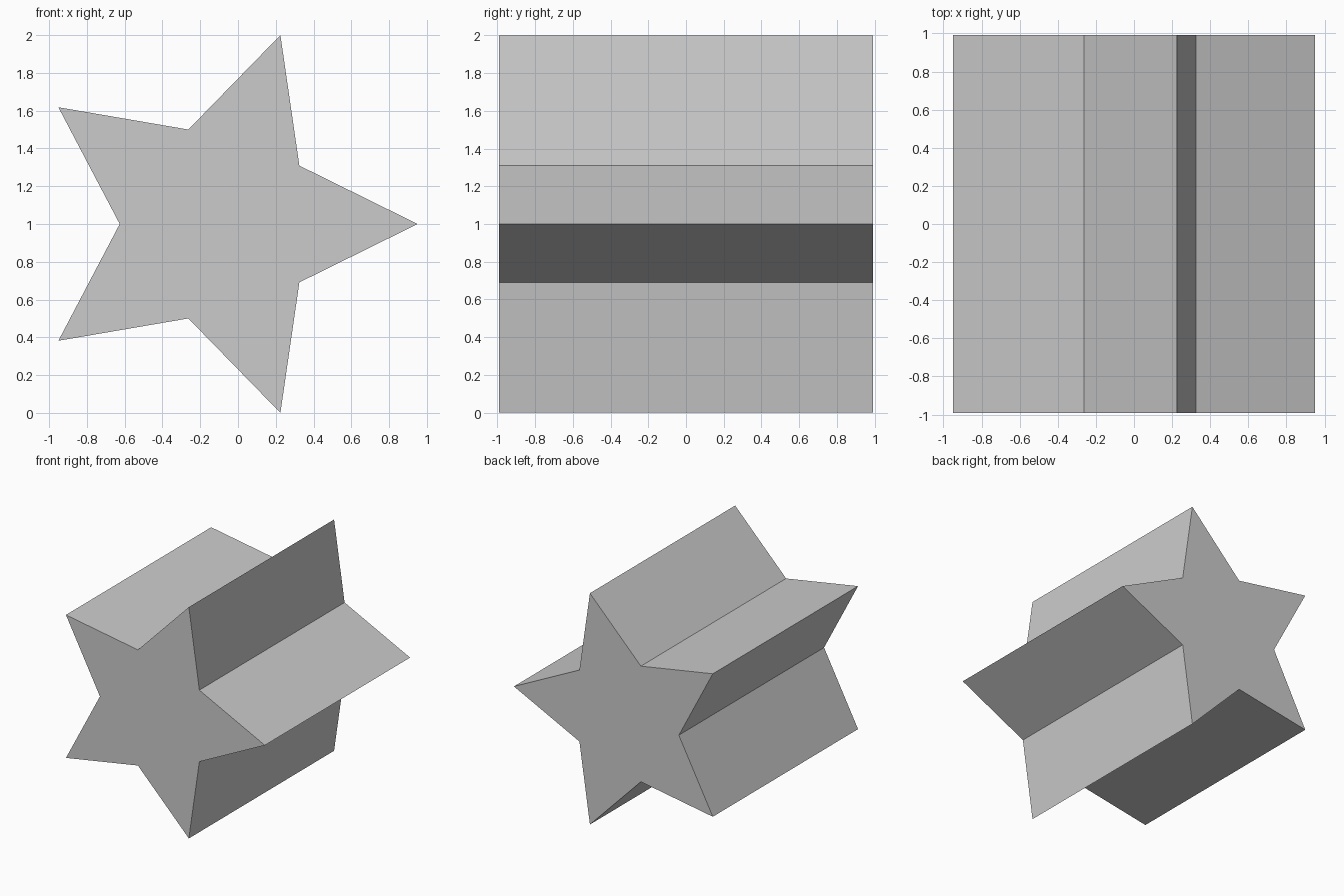
import bpy, bmesh, math

if "Cube" in bpy.data.objects:
    bpy.data.objects.remove(bpy.data.objects["Cube"])

R_OUT = 1 / math.sin(math.radians(72))   # tips span exactly 2 units in z
R_IN = R_OUT / 2
CX = 0.951 - R_OUT                       # centres the bounding box on x = 0
HALF_DEPTH = 0.992

# Five-pointed star profile in the xz plane, one tip towards +x
bm = bmesh.new()
profile = []
for i in range(10):
    r = R_IN if i % 2 else R_OUT
    a = math.radians(36 * i)
    profile.append(bm.verts.new((CX + r * math.cos(a), -HALF_DEPTH, 1 + r * math.sin(a))))
face = bm.faces.new(profile)

# Extrude the profile to the back
ext = bmesh.ops.extrude_face_region(bm, geom=[face], use_keep_orig=True)
moved = [g for g in ext["geom"] if isinstance(g, bmesh.types.BMVert)]
bmesh.ops.translate(bm, vec=(0, 2 * HALF_DEPTH, 0), verts=moved)
bmesh.ops.recalc_face_normals(bm, faces=bm.faces)

mesh = bpy.data.meshes.new("star_prism")
bm.to_mesh(mesh)
bm.free()
bpy.context.collection.objects.link(bpy.data.objects.new("star_prism", mesh))
